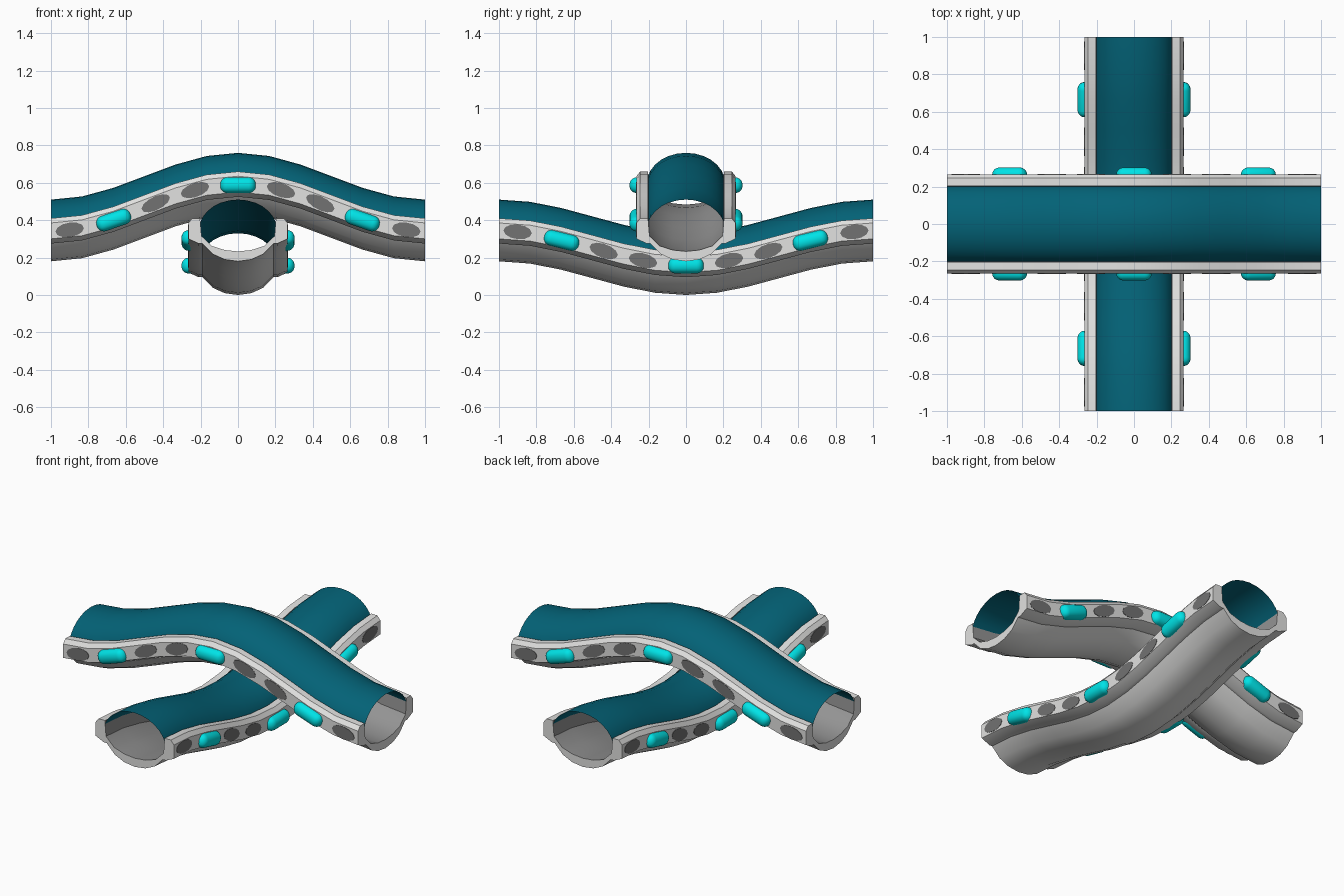
import bpy, bmesh, math
from mathutils import Matrix

if "Cube" in bpy.data.objects:
    bpy.data.objects.remove(bpy.data.objects["Cube"])

def mat(name, rgb):
    m = bpy.data.materials.new(name)
    m.diffuse_color = (*rgb, 1)
    m.use_nodes = True
    m.node_tree.nodes["Principled BSDF"].inputs["Base Color"].default_value = m.diffuse_color
    return m

GLASS = mat("teal_glass", (0.001, 0.122, 0.183))
SHELL = mat("light_grey", (0.76, 0.76, 0.75))
INNER = mat("mid_grey", (0.29, 0.29, 0.29))
PATCH = mat("dark_grey", (0.17, 0.17, 0.17))
LAMP = mat("cyan_lamp", (0.0, 0.80, 0.83))

A, B, CZ = 0.21, 0.165, 0.345      # tube ellipse half width, half height, centre
STEPS = 12

def ell(deg):
    t = math.radians(deg)
    return (A * math.cos(t), CZ + B * math.sin(t))

def lift(u, h):
    return h * (1 + math.cos(math.pi * u)) / 2

def slope(u, h):
    return -h * math.pi * math.sin(math.pi * u) / 2

def finish(bm, name, mats, turn, smooth=30):
    me = bpy.data.meshes.new(name)
    bm.transform(Matrix.Rotation(turn, 4, 'Z'))
    bm.to_mesh(me)
    bm.free()
    for m in mats:
        me.materials.append(m)
    ob = bpy.data.objects.new(name, me)
    bpy.context.collection.objects.link(ob)
    bpy.ops.object.select_all(action='DESELECT')
    bpy.context.view_layer.objects.active = ob
    ob.select_set(True)
    bpy.ops.object.shade_smooth_by_angle(angle=math.radians(smooth))
    return ob

def sweep(profile, h, closed, rule=None):
    """Sweep a (v, z) profile along x, following the wave of height h."""
    bm = bmesh.new()
    rings = []
    for i in range(STEPS + 1):
        u = -1 + 2 * i / STEPS
        rings.append([bm.verts.new((u, v, z + lift(u, h))) for v, z in profile])
    n = len(profile)
    for a, b in zip(rings, rings[1:]):
        for k in range(n if closed else n - 1):
            j = (k + 1) % n
            f = bm.faces.new((a[k], a[j], b[j], b[k]))
            if rule:
                f.material_index = rule(k, j)
    if closed:
        bm.faces.new(rings[0])
        bm.faces.new(rings[-1])
        bmesh.ops.recalc_face_normals(bm, faces=bm.faces)
    else:
        bm.normal_update()
        if sum(f.normal.z for f in bm.faces) < 0:
            bmesh.ops.reverse_faces(bm, faces=bm.faces)
    return bm

# lower shell with side rails: right half of the section, then mirrored
half = [ell(d) for d in (-90, -70, -50, -25)]
half += [(0.21, 0.275), (0.265, 0.30), (0.265, 0.385), (0.245, 0.41), (0.203, 0.41),
         (0.195, 0.315), (0.14, 0.262), (0.07, 0.24), (0, 0.233)]
shell = half + [(-v, z) for v, z in half[-2:0:-1]]

def is_inner(k, j):
    """Edges between the two rail tops line the inside of the tube."""
    return int(k >= 8 and j <= 16 and j > k)

# upper glass arc
glass = [ell(12 + 156 * i / 12) for i in range(13)]

def patch_plates(h):
    """Dark oval plates on both rails."""
    bm = bmesh.new()
    for s in (-1, 1):
        for u in (-0.9, -0.44, -0.23, 0.23, 0.44, 0.9):
            m = slope(u, h)
            pts = []
            for k in range(12):
                t = math.tau * k / 12
                du = 0.076 * math.cos(t)
                dz = 0.039 * math.sin(t) + m * du
                pts.append((u + du, CZ - 0.003 + lift(u, h) + dz))
            inner = [bm.verts.new((x, s * 0.262, z)) for x, z in pts]
            outer = [bm.verts.new((x, s * 0.267, z)) for x, z in pts]
            bm.faces.new(outer)
            for k in range(12):
                j = (k + 1) % 12
                bm.faces.new((inner[k], inner[j], outer[j], outer[k]))
            bm.faces.new(inner)
    bmesh.ops.recalc_face_normals(bm, faces=bm.faces)
    return bm

def lamps(h):
    """Rounded lamps on both rails."""
    bm = bmesh.new()
    for s in (-1, 1):
        for u in (-0.665, 0, 0.665):
            mtx = (Matrix.Translation((u, s * 0.26, CZ - 0.008 + lift(u, h)))
                   @ Matrix.Rotation(-math.atan(slope(u, h)), 4, 'Y')
                   @ Matrix.Diagonal((0.19, 0.084, 0.084, 1)))
            bmesh.ops.create_cube(bm, size=1, matrix=mtx)
    bmesh.ops.bevel(bm, geom=bm.edges[:], offset=0.038, segments=5,
                    profile=0.5, affect='EDGES')
    return bm

# upper tube runs along x and arches up, lower tube runs along y and dips
for name, h, turn in (("upper", 0.25, 0), ("lower", -0.18, math.pi / 2)):
    finish(sweep(shell, h, True, is_inner), name + "_shell", [SHELL, INNER], turn)
    finish(sweep(glass, h, False), name + "_glass", [GLASS], turn)
    finish(patch_plates(h), name + "_rail_patches", [PATCH], turn)
    finish(lamps(h), name + "_rail_lamps", [LAMP], turn, 50)
